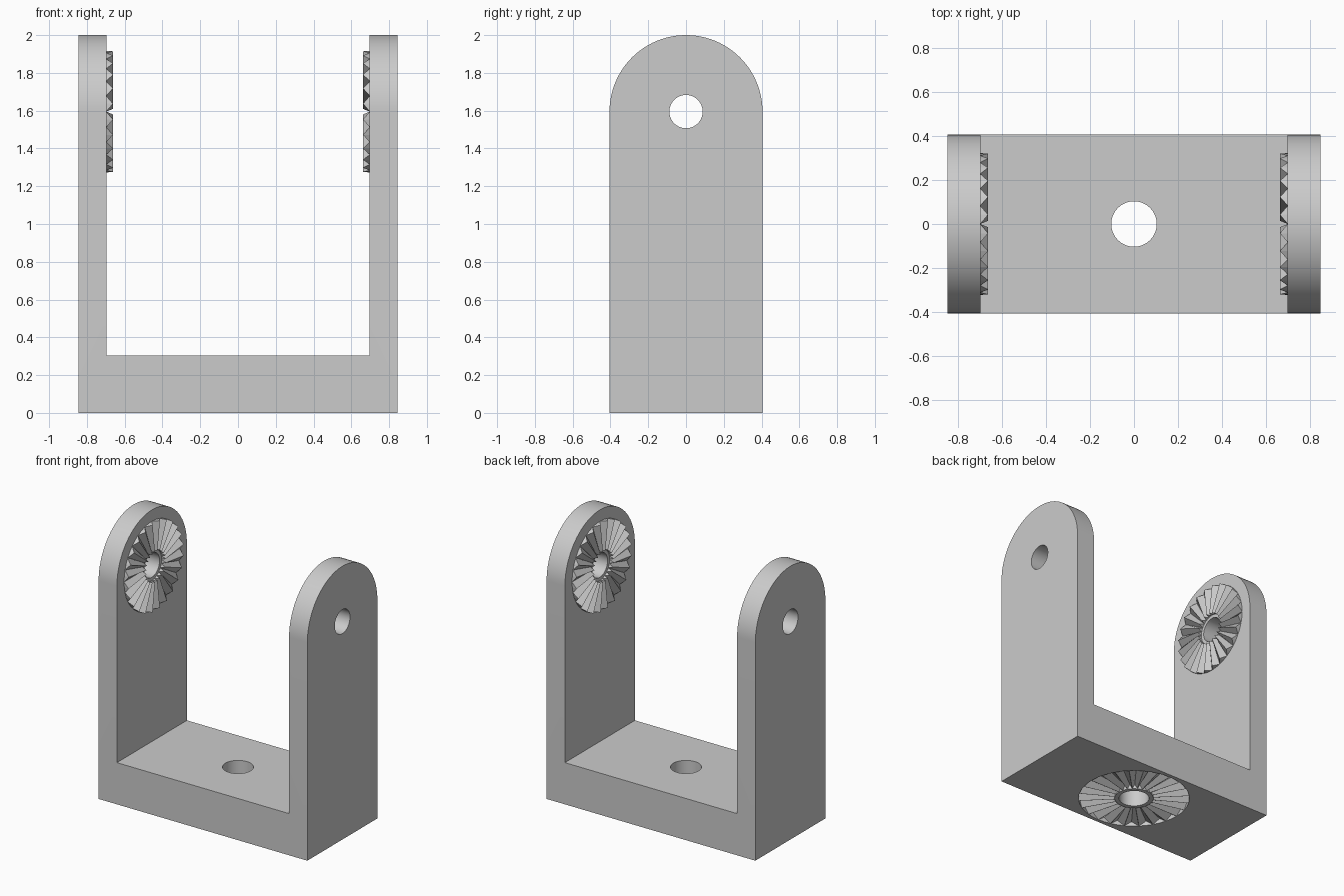
import bpy, bmesh, math
from mathutils import Matrix

if "Cube" in bpy.data.objects:
    bpy.data.objects.remove(bpy.data.objects["Cube"])

GREY = bpy.data.materials.new("grey")
GREY.diffuse_color = (0.6, 0.6, 0.6, 1)
GREY.use_nodes = True
GREY.node_tree.nodes["Principled BSDF"].inputs["Base Color"].default_value = GREY.diffuse_color

HALF_X, INNER_X, HALF_Y = 0.845, 0.697, 0.405
BASE_Z, PIVOT_Z = 0.305, 1.595
TEETH = 24


def finish(name, bm):
    bmesh.ops.recalc_face_normals(bm, faces=bm.faces)
    me = bpy.data.meshes.new(name)
    bm.to_mesh(me)
    bm.free()
    me.materials.append(GREY)
    ob = bpy.data.objects.new(name, me)
    bpy.context.collection.objects.link(ob)
    return ob


def cylinder(name, radius, depth, matrix):
    bm = bmesh.new()
    bmesh.ops.create_cone(bm, cap_ends=True, segments=64, radius1=radius,
                          radius2=radius, depth=depth, matrix=matrix)
    return finish(name, bm)


def tooth_ring(name, inner, outer, height, matrix):
    """Ring of radial V-shaped teeth rising along local z."""
    bm = bmesh.new()
    n = TEETH * 2
    rows = []
    for i in range(n):
        a = math.pi * i / TEETH
        top = height if i % 2 else -0.0005
        rows.append([bm.verts.new((r * math.cos(a), r * math.sin(a), z))
                     for r, z in ((inner, -0.01), (outer, -0.01), (outer, top), (inner, top))])
    for i in range(n):
        p, q = rows[i], rows[(i + 1) % n]
        for k in range(4):
            m = (k + 1) % 4
            bm.faces.new((p[k], p[m], q[m], q[k]))
    bm.transform(matrix)
    return finish(name, bm)


def cut(ob, cutter):
    mod = ob.modifiers.new("cut", 'BOOLEAN')
    mod.operation, mod.solver, mod.object = 'DIFFERENCE', 'EXACT', cutter
    bpy.context.view_layer.objects.active = ob
    bpy.ops.object.modifier_apply(modifier=mod.name)
    bpy.data.objects.remove(cutter)


# U-shaped bracket extruded along y
bm = bmesh.new()
profile = [(-HALF_X, 0), (HALF_X, 0), (HALF_X, 2), (INNER_X, 2), (INNER_X, BASE_Z),
           (-INNER_X, BASE_Z), (-INNER_X, 2), (-HALF_X, 2)]
face = bm.faces.new([bm.verts.new((x, -HALF_Y, z)) for x, z in profile])
ext = bmesh.ops.extrude_face_region(bm, geom=[face])
bmesh.ops.translate(bm, vec=(0, 2 * HALF_Y, 0),
                    verts=[v for v in ext["geom"] if isinstance(v, bmesh.types.BMVert)])
bracket = finish("bracket", bm)

# Rounded arm tops: remove everything outside the arch
bm = bmesh.new()
arch = [(HALF_Y * math.cos(math.pi * i / 48), PIVOT_Z + HALF_Y * math.sin(math.pi * i / 48))
        for i in range(49)]
outline = [(0.6, PIVOT_Z)] + arch + [(-0.6, PIVOT_Z), (-0.6, 2.2), (0.6, 2.2)]
face = bm.faces.new([bm.verts.new((-1, y, z)) for y, z in outline])
ext = bmesh.ops.extrude_face_region(bm, geom=[face])
bmesh.ops.translate(bm, vec=(2, 0, 0),
                    verts=[v for v in ext["geom"] if isinstance(v, bmesh.types.BMVert)])
cut(bracket, finish("arch_cutter", bm))

# Pivot holes, mounting hole and grooved seat under the base
cut(bracket, cylinder("pivot_cutter", 0.088, 3,
                      Matrix.Translation((0, 0, PIVOT_Z)) @ Matrix.Rotation(math.pi / 2, 4, 'Y')))
cut(bracket, cylinder("mount_cutter", 0.103, 1, Matrix()))
cut(bracket, tooth_ring("groove_cutter", 0.133, 0.38, 0.035, Matrix()))

# Toothed rosettes on the inner arm faces
for side, name in ((-1, "left_rosette"), (1, "right_rosette")):
    tooth_ring(name, 0.112, 0.322, 0.035,
               Matrix.Translation((side * INNER_X, 0, PIVOT_Z))
               @ Matrix.Rotation(-side * math.pi / 2, 4, 'Y'))

# Smooth curved walls, crisp edges
bpy.ops.object.select_all(action='DESELECT')
bracket.select_set(True)
bpy.context.view_layer.objects.active = bracket
bpy.ops.object.shade_smooth_by_angle(angle=math.radians(14))
